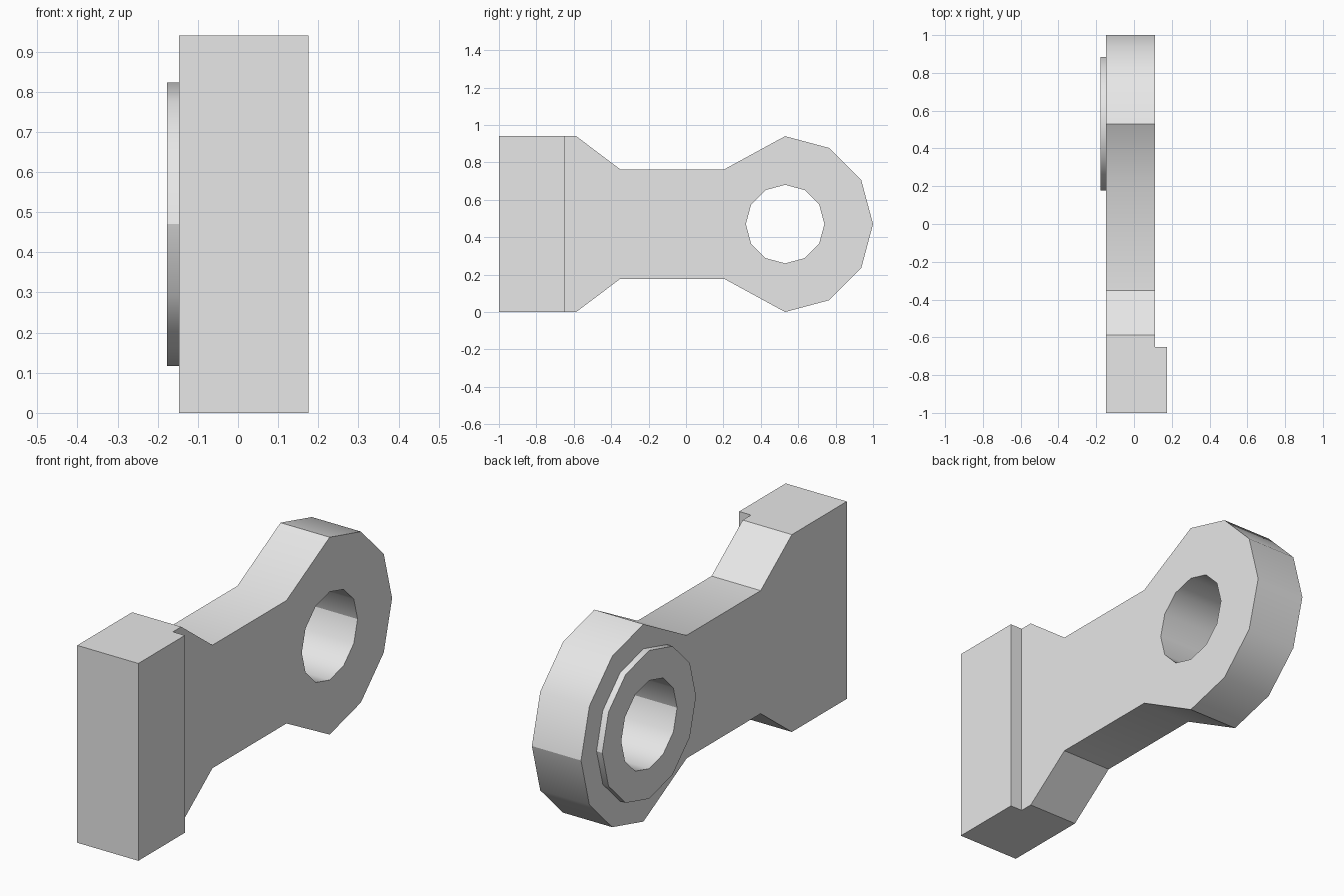
import bpy
import bmesh
from math import cos, sin, pi, radians
from mathutils import Vector

cube = bpy.data.objects.get("Cube")
if cube:
    bpy.data.objects.remove(cube, do_unlink=True)

MID = 0.47               # height of the bore axis
BORE_Y = 0.53
BACK, FACE = -0.147, 0.112   # plate sides in x
PAD_X, PAD_Y = 0.175, -0.65  # raised foot pad
BOSS_X = -0.177

grey = bpy.data.materials.new("plain grey")
grey.use_nodes = True
grey.diffuse_color = (0.8, 0.8, 0.8, 1)
grey.node_tree.nodes["Principled BSDF"].inputs["Base Color"].default_value = (0.8, 0.8, 0.8, 1)


def arc(radius, first=0, last=11):
    """Corners of a twelve-sided circle around the bore, as (y, z)."""
    return [(BORE_Y + radius * cos(i * pi / 6), MID + radius * sin(i * pi / 6))
            for i in range(first, last + 1)]


def plate(loops, x0, x1):
    """Fill an outline and its hole, then thicken it along x."""
    bm = bmesh.new()
    edges = []
    for loop in loops:
        verts = [bm.verts.new((x0, y, z)) for y, z in loop]
        edges += [bm.edges.new((v, verts[i - 1])) for i, v in enumerate(verts)]
    bmesh.ops.triangle_fill(bm, edges=edges, use_beauty=True)
    thicken(bm, bm.faces[:], x1 - x0)
    return bm


def thicken(bm, faces, distance):
    new = bmesh.ops.extrude_face_region(bm, geom=faces, use_keep_orig=True)["geom"]
    verts = [g for g in new if isinstance(g, bmesh.types.BMVert)]
    bmesh.ops.translate(bm, verts=verts, vec=(distance, 0, 0))


def finish(bm, name):
    """Merge flat regions, smooth the rounded rims and keep crisp corners."""
    bmesh.ops.dissolve_limit(bm, angle_limit=radians(0.5), verts=bm.verts[:], edges=bm.edges[:])
    bmesh.ops.recalc_face_normals(bm, faces=bm.faces[:])
    for face in bm.faces:
        face.smooth = True
    for edge in bm.edges:
        equator = all(abs(v.co.z - MID) < 0.001 for v in edge.verts)
        edge.smooth = edge.calc_face_angle(0) < radians(32) and not equator
    mesh = bpy.data.meshes.new(name)
    bm.to_mesh(mesh)
    bm.free()
    mesh.materials.append(grey)
    obj = bpy.data.objects.new(name, mesh)
    bpy.context.collection.objects.link(obj)


# Link arm: foot, waist and round eye, mirrored about the bore height
upper = arc(MID, 0, 3) + [(0.205, 0.763), (-0.352, 0.763), (-0.587, 0.94), (-1, 0.94)]
lower = [(y, 2 * MID - z) for y, z in reversed(upper[1:])]
arm = plate([upper + lower, arc(0.21)], BACK, FACE)

# Raised pad on the foot
bmesh.ops.bisect_plane(arm, geom=arm.verts[:] + arm.edges[:] + arm.faces[:],
                       plane_co=Vector((0, PAD_Y, 0)), plane_no=Vector((0, 1, 0)))
foot = [f for f in arm.faces if all(abs(v.co.x - FACE) < 0.001 and v.co.y < PAD_Y + 0.001
                                    for v in f.verts)]
new = bmesh.ops.extrude_face_region(arm, geom=foot)["geom"]
bmesh.ops.translate(arm, verts=[g for g in new if isinstance(g, bmesh.types.BMVert)],
                    vec=(PAD_X - FACE, 0, 0))
finish(arm, "link_arm")

# Thin ring boss around the bore
finish(plate([arc(0.353), arc(0.21)], BOSS_X, BACK), "bore_boss")
